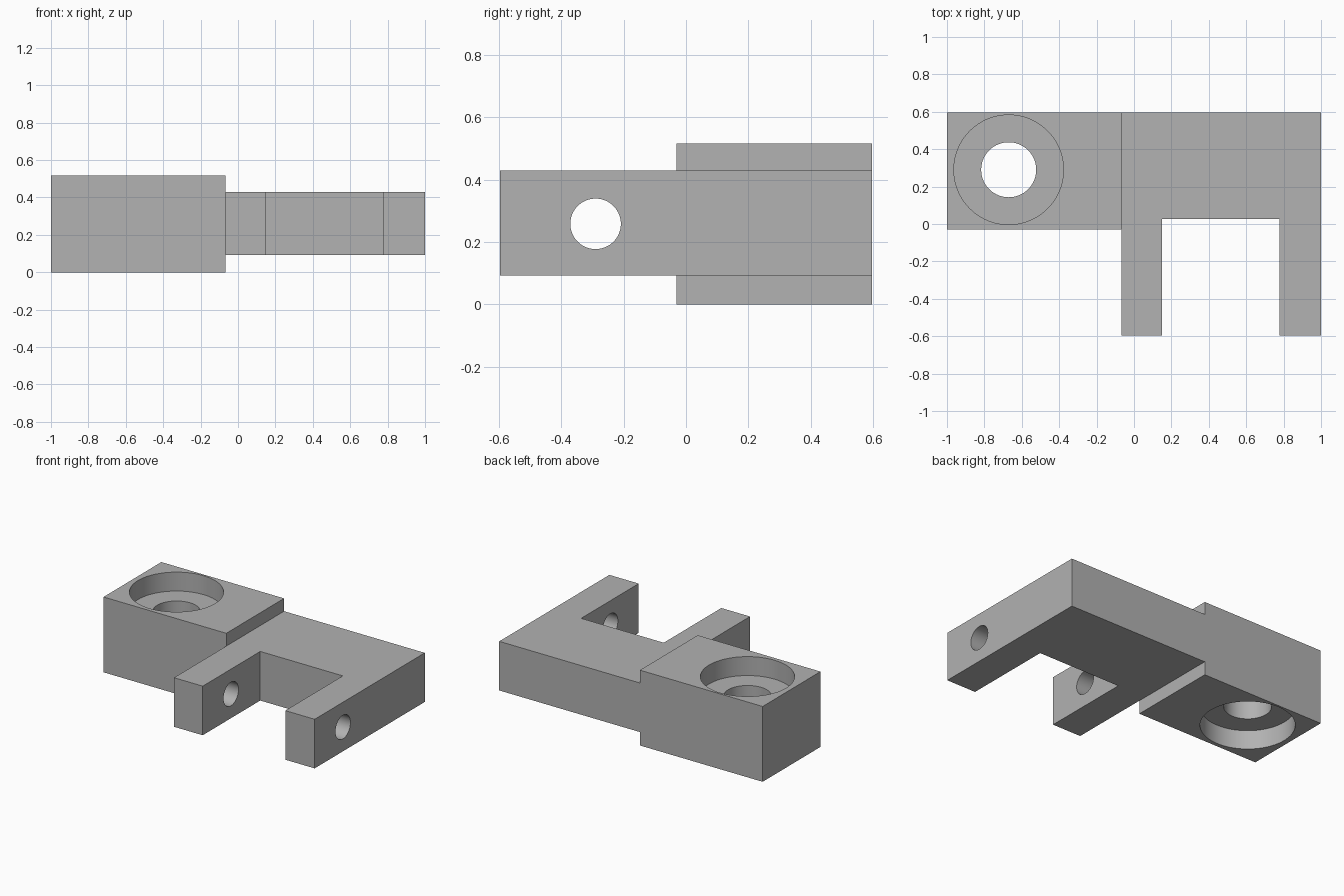
import bpy
import bmesh
import math

cube = bpy.data.objects.get("Cube")
if cube:
    bpy.data.objects.remove(cube, do_unlink=True)

HEIGHT = 0.517      # thick mounting block
LOW, HIGH = 0.092, 0.429  # thinner fork
STEP_X = -0.068     # where the block meets the fork
BORE = (-0.67, 0.29)

grey = bpy.data.materials.new("plain grey")
grey.use_nodes = True
colour = (0.445, 0.445, 0.445, 1)
grey.diffuse_color = colour
grey.node_tree.nodes["Principled BSDF"].inputs["Base Color"].default_value = colour


def add_object(name, bm):
    bmesh.ops.recalc_face_normals(bm, faces=bm.faces)
    mesh = bpy.data.meshes.new(name)
    bm.to_mesh(mesh)
    bm.free()
    mesh.materials.append(grey)
    obj = bpy.data.objects.new(name, mesh)
    bpy.context.collection.objects.link(obj)
    return obj


def prism(name, outline, z0, z1):
    bm = bmesh.new()
    face = bm.faces.new([bm.verts.new((x, y, z0)) for x, y in outline])
    top = bmesh.ops.extrude_face_region(bm, geom=[face])["geom"]
    bmesh.ops.translate(bm, vec=(0, 0, z1 - z0),
                        verts=[v for v in top if isinstance(v, bmesh.types.BMVert)])
    return add_object(name, bm)


def cylinder(name, centre, radius, depth, along_x=False):
    bm = bmesh.new()
    bmesh.ops.create_cone(bm, cap_ends=True, segments=96, radius1=radius,
                          radius2=radius, depth=depth)
    obj = add_object(name, bm)
    obj.location = centre
    if along_x:
        obj.rotation_euler.y = math.pi / 2
    return obj


# Full plan outline: mounting block with a two-armed fork
body = prism("fork_bracket", [
    (-1, -0.03), (STEP_X, -0.03), (STEP_X, -0.597), (0.15, -0.597),
    (0.15, 0.027), (0.777, 0.027), (0.777, -0.597), (1, -0.597),
    (1, 0.597), (-1, 0.597)], 0, HEIGHT)

# Slabs that thin the fork from above and below
slab = [(STEP_X, -0.8), (1.2, -0.8), (1.2, 0.8), (STEP_X, 0.8)]
cutters = [
    prism("lower_step_cutter", slab, -0.2, LOW),
    prism("upper_step_cutter", slab, HIGH, 0.8),
    # Counterbored mounting hole, recessed from both sides
    cylinder("mounting_hole_cutter", (*BORE, HEIGHT / 2), 0.147, 1),
    cylinder("upper_recess_cutter", (*BORE, HEIGHT - 0.13 + 0.1), 0.293, 0.2),
    cylinder("lower_recess_cutter", (*BORE, 0.13 - 0.1), 0.293, 0.2),
    # Pin hole through both arms
    cylinder("pin_hole_cutter", (0.45, -0.29, HEIGHT / 2), 0.081, 1.6, True),
]

bpy.context.view_layer.objects.active = body
body.select_set(True)
for cutter in cutters:
    mod = body.modifiers.new(cutter.name, "BOOLEAN")
    mod.operation = "DIFFERENCE"
    mod.solver = "EXACT"
    mod.object = cutter
    bpy.ops.object.modifier_apply(modifier=mod.name)
for cutter in cutters:
    bpy.data.objects.remove(cutter, do_unlink=True)

bpy.ops.object.shade_smooth_by_angle(angle=math.radians(30))
